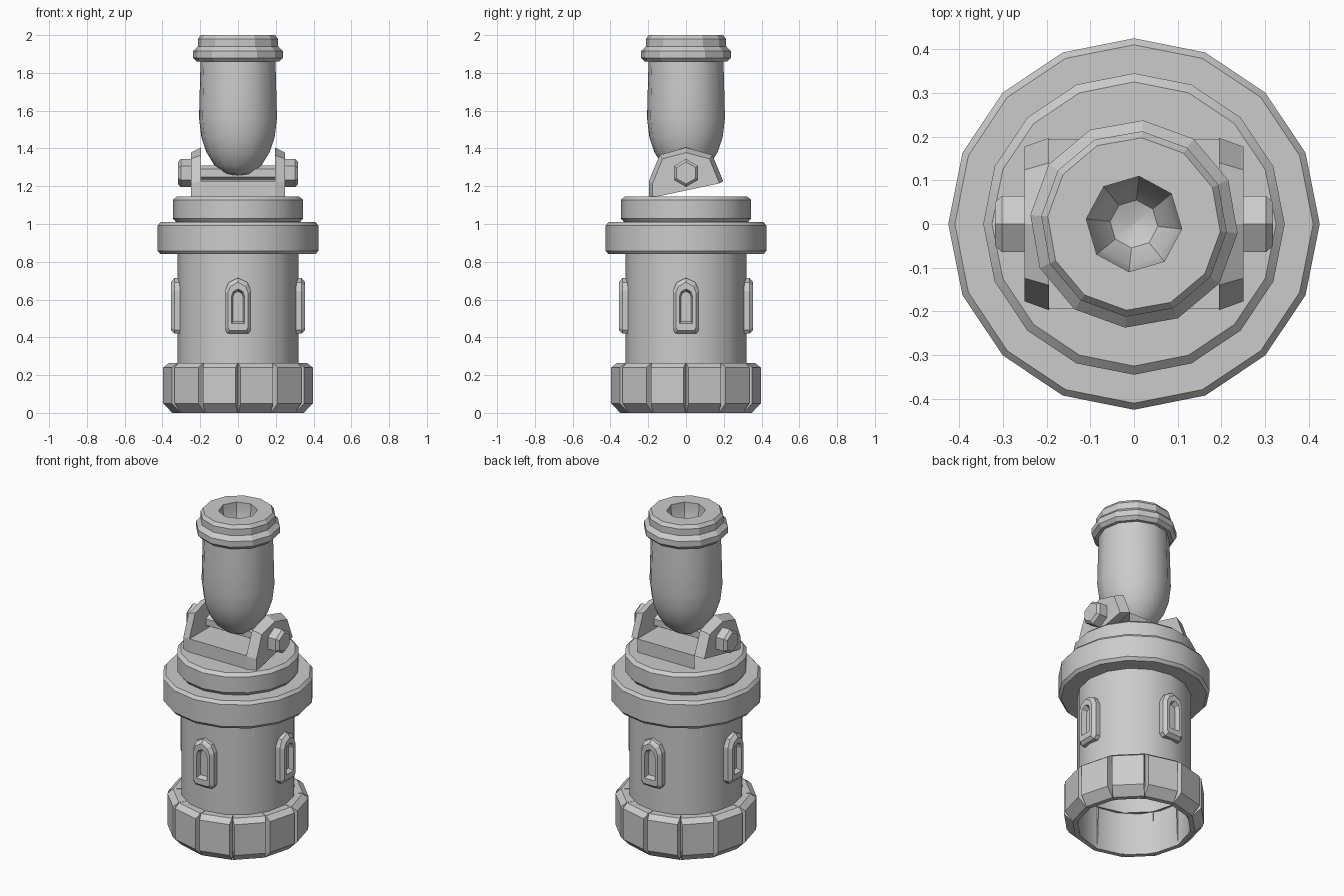
import bpy, bmesh, math
from mathutils import Matrix, Vector

if "Cube" in bpy.data.objects:
    bpy.data.objects.remove(bpy.data.objects["Cube"])


def finish(bm, name, angle=30):
    bmesh.ops.remove_doubles(bm, verts=bm.verts, dist=1e-5)
    bmesh.ops.recalc_face_normals(bm, faces=bm.faces)
    me = bpy.data.meshes.new(name)
    bm.to_mesh(me)
    bm.free()
    ob = bpy.data.objects.new(name, me)
    bpy.context.collection.objects.link(ob)
    if angle:
        smooth(ob, angle)
    return ob


def smooth(ob, angle):
    bpy.ops.object.select_all(action='DESELECT')
    ob.select_set(True)
    bpy.context.view_layer.objects.active = ob
    bpy.ops.object.shade_smooth_by_angle(angle=math.radians(angle))


def loft(bm, loops, cap_start=True, cap_end=True, mat=Matrix()):
    """Skin a series of equal-length point loops."""
    rings = [[bm.verts.new(mat @ Vector(p)) for p in loop] for loop in loops]
    n = len(rings[0])
    for a, b in zip(rings, rings[1:]):
        for i in range(n):
            j = (i + 1) % n
            bm.faces.new((a[i], a[j], b[j], b[i]))
    if cap_start:
        bm.faces.new(rings[0])
    if cap_end:
        bm.faces.new(rings[-1])


def lathe(name, profile, sides, offset=0.0, caps=(True, True), angle=30):
    """Revolve (radius, z) points about z."""
    turn = [math.radians(offset) + 2 * math.pi * i / sides for i in range(sides)]
    bm = bmesh.new()
    loft(bm, [[(r * math.cos(t), r * math.sin(t), z) for t in turn]
              for r, z in profile], *caps)
    return finish(bm, name, angle)


# Tower shell, open underneath
lathe("tower_wall", [(.32, 0), (.32, .86)], 16, caps=(False, False))

# Platform discs
lathe("lower_platform", [(.41, .84), (.425, .858), (.425, .992), (.41, 1.01)], 16)
lathe("upper_platform", [(.33, 1.0), (.33, 1.012), (.345, 1.03), (.345, 1.127),
                         (.325, 1.145)], 16)

# Ring of chamfered foundation stones
bm = bmesh.new()


def stone_loop(half, r_low, r_high, z_low, z_high):
    a = math.radians(half)
    return [(s * r * math.sin(a), -r * math.cos(a), z)
            for s, r, z in ((-1, r_low, z_low), (1, r_low, z_low),
                            (1, r_high, z_high), (-1, r_high, z_high))]


for k in range(12):
    loft(bm, [stone_loop(14.8, .32, .31, 0, .265),
              stone_loop(14.8, .348, .365, 0, .265),
              stone_loop(13, .396, .396, .05, .24)],
         cap_start=False, mat=Matrix.Rotation(math.radians(15 + 30 * k), 4, 'Z'))
bmesh.ops.remove_doubles(bm, verts=bm.verts, dist=1e-5)
finish(bm, "foundation_stones", 0)

# Four arched windows with raised frames
half_outer = [(.055, .42), (.07, .44), (.07, .645), (.05, .69)]
half_front = [(.044, .437), (.054, .452), (.054, .635), (.039, .67)]
half_inner = [(.030, .472), (.035, .473), (.035, .615), (.026, .642)]
half_back = [(.024, .483), (.027, .484), (.027, .61), (.02, .632)]


def arch(half, apex, depth):
    pts = half + [(0, apex)] + [(-x, z) for x, z in reversed(half)]
    return [(x, -depth, z) for x, z in pts]


bm = bmesh.new()
for k in range(4):
    loft(bm, [arch(half_outer, .715, .29), arch(half_outer, .715, .336),
              arch(half_front, .692, .355), arch(half_inner, .656, .355),
              arch(half_back, .644, .326)],
         cap_start=False, mat=Matrix.Rotation(math.radians(90 * k), 4, 'Z'))
finish(bm, "windows", 0)

# Gun cradle: floor, tapered cheek plates, axle and hex bolts
bm = bmesh.new()
floor = [(-.195, 1.14), (.195, 1.14), (.195, 1.227), (-.195, 1.227)]
loft(bm, [[(x, y, z) for y, z in floor] for x in (-.195, .195)],
     cap_start=False, cap_end=False)
finish(bm, "cradle_floor", 0)


def cheek(x, w, zs):
    pts = [(-w[0], 1.14), (-w[0], zs[0]), (-w[1], zs[1]), (0, zs[2]),
           (w[1], zs[1]), (w[0], zs[0])]
    return [(x, y, z) for y, z in pts]


def hexagon(x, r):
    return [(x, r * math.sin(math.pi * i / 3), 1.27 + r * math.cos(math.pi * i / 3))
            for i in range(6)]


plates, bolts = bmesh.new(), bmesh.new()
for s in (-1, 1):
    loft(plates, [cheek(s * .195, (.197, .14), (1.227, 1.365, 1.405)),
                  cheek(s * .25, (.177, .124), (1.215, 1.345, 1.378))])
    loft(bolts, [hexagon(s * .245, .074), hexagon(s * .302, .074),
                 hexagon(s * .318, .058)])
finish(plates, "cradle_cheeks", 0)
finish(bolts, "hex_bolts", 0)
bm = bmesh.new()
loft(bm, [hexagon(-.2, .04), hexagon(.2, .04)])
finish(bm, "cradle_axle", 0)

# Gun barrel with round breech and muzzle collar
barrel = lathe("gun_barrel", [
    (0.001, 1.25), (.07, 1.266), (.125, 1.31), (.168, 1.38), (.195, 1.46),
    (.207, 1.56), (.203, 1.72), (.199, 1.86), (.218, 1.86), (.238, 1.88),
    (.238, 1.915), (.213, 1.94), (.213, 1.98), (.198, 2.0)], 12, -5)

# Eight-sided bowl bored into the muzzle
bore = lathe("bore_cutter", [(.001, 1.80), (.055, 1.82), (.095, 1.88),
                             (.11, 1.96), (.11, 2.05)], 8, -6)
bore.hide_render = True
cut = barrel.modifiers.new("bore", 'BOOLEAN')
cut.operation, cut.object, cut.solver = 'DIFFERENCE', bore, 'EXACT'
bpy.context.view_layer.objects.active = barrel
bpy.ops.object.modifier_apply(modifier=cut.name)
bpy.data.objects.remove(bore)
smooth(barrel, 46)
for e in barrel.data.edges:  # crisp collar and muzzle rims
    zs = [barrel.data.vertices[i].co for i in e.vertices]
    if all(v.z > 1.85 and v.xy.length > .15 for v in zs):
        e.use_edge_sharp = True
